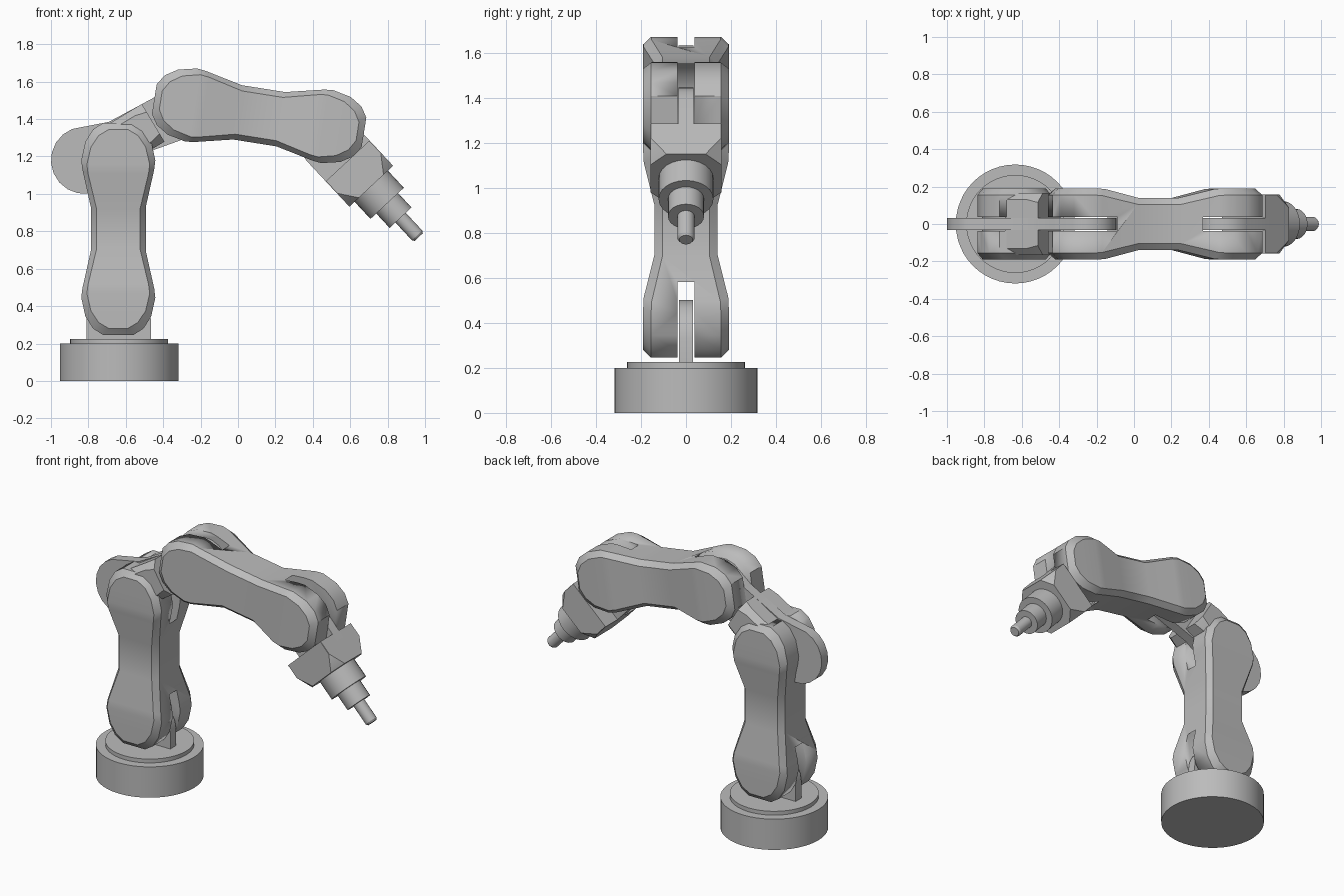
import bpy
import bmesh
from math import radians, sin, cos, pi

cube = bpy.data.objects.get("Cube")
if cube:
    bpy.data.objects.remove(cube, do_unlink=True)

grey = bpy.data.materials.new("machine grey")
grey.use_nodes = True
grey.diffuse_color = (0.5, 0.5, 0.5, 1)
grey.node_tree.nodes["Principled BSDF"].inputs["Base Color"].default_value = (0.5, 0.5, 0.5, 1)


def finish(bm, name, loc, pitch, angle=30):
    """Turn a bmesh into a placed object; pitch turns local x down about y."""
    bmesh.ops.recalc_face_normals(bm, faces=bm.faces)
    mesh = bpy.data.meshes.new(name)
    bm.to_mesh(mesh)
    bm.free()
    mesh.materials.append(grey)
    ob = bpy.data.objects.new(name, mesh)
    bpy.context.collection.objects.link(ob)
    ob.location = (loc[0], 0, loc[1])
    ob.rotation_euler = (0, radians(pitch), 0)
    bpy.ops.object.select_all(action="DESELECT")
    ob.select_set(True)
    bpy.context.view_layer.objects.active = ob
    bpy.ops.object.shade_smooth_by_angle(angle=radians(angle))
    return ob


def loft(name, rings, loc, pitch):
    """Skin closed rings of equal length and cap both ends."""
    bm = bmesh.new()
    loops = [[bm.verts.new(p) for p in ring] for ring in rings]
    for a, b in zip(loops, loops[1:]):
        for i in range(len(a)):
            j = (i + 1) % len(a)
            bm.faces.new((a[i], a[j], b[j], b[i]))
    bm.faces.new(loops[0])
    bm.faces.new(loops[-1])
    return finish(bm, name, loc, pitch)


def plate(name, outline, half, loc=(0, 0), pitch=0):
    return loft(name, [[(x, y, z) for x, z in outline] for y in (-half, half)], loc, pitch)


def turned(name, profile, loc, pitch, offset=0, n=32):
    """Stepped round part about local x, from (position, radius) pairs."""
    rings = [[(t, r * cos(2 * pi * i / n), offset + r * sin(2 * pi * i / n))
              for i in range(n)] for t, r in profile]
    return loft(name, rings, loc, pitch)


def block(name, sections, half_y, low, high, loc, pitch):
    """Box along local x with cut corners, from (position, cut) pairs."""
    rings = []
    for t, c in sections:
        rings.append([(t, y, z) for y, z in (
            (-half_y + c, low), (half_y - c, low), (half_y, low + c), (half_y, high - c),
            (half_y - c, high), (-half_y + c, high), (-half_y, high - c), (-half_y, low + c))])
    return loft(name, rings, loc, pitch)


def arc(cx, cz, r, start, end, n):
    return [(cx + r * cos(radians(start + (end - start) * i / n)),
             cz + r * sin(radians(start + (end - start) * i / n))) for i in range(n + 1)]


SPAN, CHAMFER = 0.735, 0.035


def arm(name, loc, pitch):
    """Waisted link between two pivots with chamfered sides and slotted ends."""
    half = [(-0.2, 0.08), (-0.165, 0.135), (-0.1, 0.176), (0.0, 0.198), (0.05, 0.192), (0.25, 0.147)]
    stations = half + [(SPAN - u, w) for u, w in reversed(half)]

    def depth(u):
        d = min(u, SPAN - u)
        return 0.19 - 0.05 * min(max((d - 0.04) / 0.2, 0), 1)

    bm = bmesh.new()
    shrink = 1 - CHAMFER / (SPAN / 2 + 0.2)
    rows = []
    for side in (-1, 1):
        for inset in ((True, False) if side < 0 else (False, True)):
            ring = []
            for s in (1, -1):
                for u, w in (stations if s > 0 else reversed(stations)):
                    y = side * (depth(u) - (0 if inset else CHAMFER))
                    if inset:
                        u, w = SPAN / 2 + (u - SPAN / 2) * shrink, w - 0.03
                    ring.append(bm.verts.new((u, y, s * w)))
            rows.append(ring)
    n = len(rows[0])
    for a, b in zip(rows, rows[1:]):
        for i in range(n):
            j = (i + 1) % n
            bm.faces.new((a[i], a[j], b[j], b[i]))
    for cap in (rows[0], rows[-1]):
        for i in range(n // 2 - 1):
            bm.faces.new((cap[i], cap[i + 1], cap[n - 2 - i], cap[n - 1 - i]))
    ob = finish(bm, name, loc, pitch, 28)

    # round slots through both ends
    for label, u in (("start", 0), ("end", SPAN)):
        cutter = plate(name + "_slot_cutter_" + label, arc(u, 0, 0.222, 0, 345, 23), 0.038, loc, pitch)
        cutter.hide_render = True
        cutter.display_type = "WIRE"
        cutter.hide_set(True)
        cut = ob.modifiers.new("slot " + label, "BOOLEAN")
        cut.operation = "DIFFERENCE"
        cut.solver = "EXACT"
        cut.object = cutter
    return ob


BASE_X = -0.635
SHOULDER, ELBOW, WRIST = (BASE_X - 0.005, 0.445), (-0.25, 1.475), (0.49, 1.36)

# turntable base, turned about the vertical
turned("base", [(0, 0.318), (0.2, 0.318)], (BASE_X, 0), -90, n=48)
turned("base_disc", [(0.2, 0.262), (0.225, 0.262)], (BASE_X, 0), -90, n=48)

# shoulder plate standing in the lower slot
plate("shoulder_plate", [(-0.81, 0.22)] + arc(-0.638, 0.33, 0.172, 180, 0, 10) + [(-0.466, 0.22)], 0.03)

# the two matching links
arm("lower_arm", SHOULDER, -90)
arm("upper_arm", ELBOW, 9)

# elbow: bent plate between both slots, with a cross block
elbow_outline = (arc(-0.82, 1.18, 0.18, 276, 112, 9) + [(-0.69, 1.385), (-0.44, 1.52)]
                 + arc(ELBOW[0], ELBOW[1], 0.158, 118, -72, 9) + [(-0.45, 1.235)])
plate("elbow_plate", elbow_outline, 0.033)
block("elbow_block", [(0, 0.035), (0.14, 0.035), (0.205, 0.05)], 0.165, -0.235, 0, (-0.69, 1.375), -31)

# wrist: plate, cut-corner block and stepped tool along one axis
AXIS, PITCH = -0.055, 47
plate("wrist_plate", [(0.25, AXIS + 0.16)] + arc(0.05, AXIS, 0.16, 90, 270, 10) + [(0.25, AXIS - 0.16)],
      0.033, WRIST, PITCH)
block("wrist_block", [(0.2, 0.002), (0.29, 0.002), (0.385, 0.07)], 0.157, AXIS - 0.16, AXIS + 0.16, WRIST, PITCH)
turned("tool", [(0.37, 0.122), (0.51, 0.122), (0.51, 0.08), (0.615, 0.08), (0.615, 0.038),
                (0.745, 0.038), (0.757, 0.03)], WRIST, PITCH, AXIS, 24)
